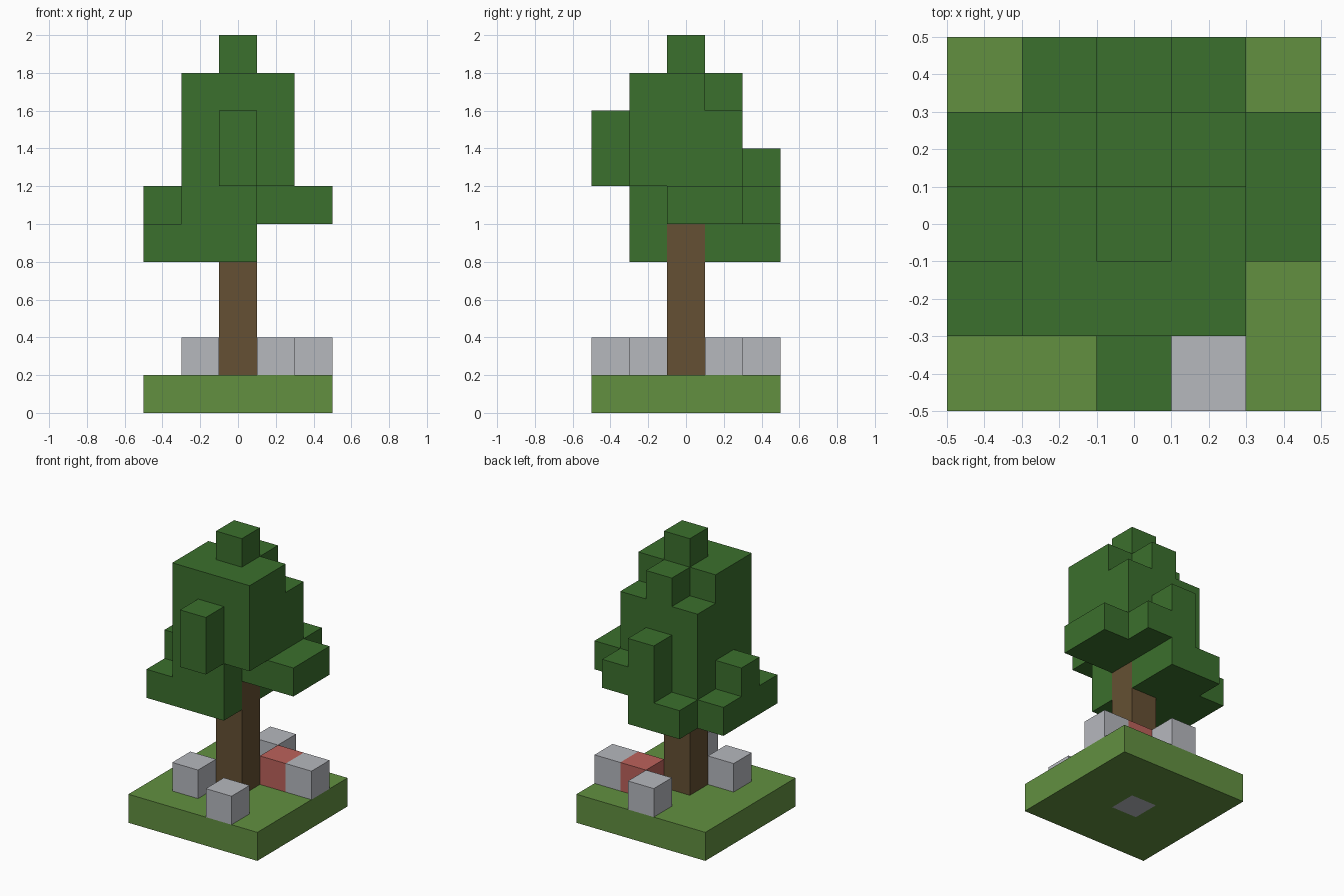
import bpy
import bmesh
from itertools import product
from mathutils import Vector

cube = bpy.data.objects.get("Cube")
if cube:
    bpy.data.objects.remove(cube, do_unlink=True)

CELL = 0.2
ORIGIN = Vector((-0.5, -0.5, 0))


def linear(c):
    c /= 255
    return c / 12.92 if c <= 0.04045 else ((c + 0.055) / 1.055) ** 2.4


def material(name, r, g, b):
    color = (linear(r), linear(g), linear(b), 1)
    m = bpy.data.materials.new(name)
    m.use_nodes = True
    m.diffuse_color = color
    bsdf = m.node_tree.nodes["Principled BSDF"]
    bsdf.inputs["Base Color"].default_value = color
    bsdf.inputs["Roughness"].default_value = 0.9
    return m


def box(x, y, z):
    """Cells of a block; each argument is one index or a (first, last) pair."""
    spans = [a if isinstance(a, tuple) else (a, a) for a in (x, y, z)]
    return set(product(*(range(a, b + 1) for a, b in spans)))


def union(*boxes):
    return set().union(*boxes)


# Trunk
trunk = box(2, 2, (1, 5))

# Foliage, from the lowest layer upward
foliage = union(
    box((0, 2), (1, 3), 4), box((1, 2), 4, 4),              # lower skirt
    box((1, 2), (1, 3), 5), box(3, (2, 4), 5),              # middle layer
    box(4, (2, 3), 5), box(0, 2, 5),                        # side branches
    box(2, 4, (5, 6)), box(2, 0, (6, 7)),                   # back and front tufts
    box((1, 3), (1, 3), (6, 7)),                            # main crown
    box((1, 3), (1, 2), 8), box(2, 3, 8), box(2, 2, 9),     # stepped top
) - trunk

# Rocks around the trunk, plus the one set into the underside of the ground
base_stone = box(2, 2, 0)
rocks = union(box(3, 0, 1), box(1, 1, 1), box(4, 3, 1), box(2, 4, 1))
red_block = box(3, 3, 1)
ground = box((0, 4), (0, 4), 0) - base_stone

grass = material("grass_green", 98, 144, 64)
leaf = material("leaf_green", 59, 112, 45)
bark = material("bark_brown", 101, 80, 51)
stone = material("stone_grey", 182, 184, 190)
red = material("soft_red", 188, 98, 91)

parts = [
    ("ground", ground, grass),
    ("base_stone", base_stone, stone),
    ("rocks", rocks, stone),
    ("red_block", red_block, red),
    ("trunk", trunk, bark),
    ("foliage", foliage, leaf),
]
occupied = union(*(cells for _, cells, _ in parts))


def build(name, cells, mat):
    """Skin the cells with quads wherever they meet open air."""
    bm = bmesh.new()
    for cell in sorted(cells):
        center = Vector(cell) + Vector((0.5, 0.5, 0.5))
        for axis, sign in product(range(3), (-1, 1)):
            n = Vector((0, 0, 0))
            n[axis] = sign
            if tuple(int(c + d) for c, d in zip(cell, n)) in occupied:
                continue
            u = Vector((0, 0, 0))
            u[(axis + 1) % 3] = 1
            v = n.cross(u)
            corners = ((-1, -1), (1, -1), (1, 1), (-1, 1))
            bm.faces.new([
                bm.verts.new(ORIGIN + CELL * (center + (n + a * u + b * v) / 2))
                for a, b in corners])
    bmesh.ops.remove_doubles(bm, verts=bm.verts, dist=0.001)
    mesh = bpy.data.meshes.new(name)
    bm.to_mesh(mesh)
    bm.free()
    mesh.materials.append(mat)
    obj = bpy.data.objects.new(name, mesh)
    bpy.context.collection.objects.link(obj)


for part in parts:
    build(*part)
